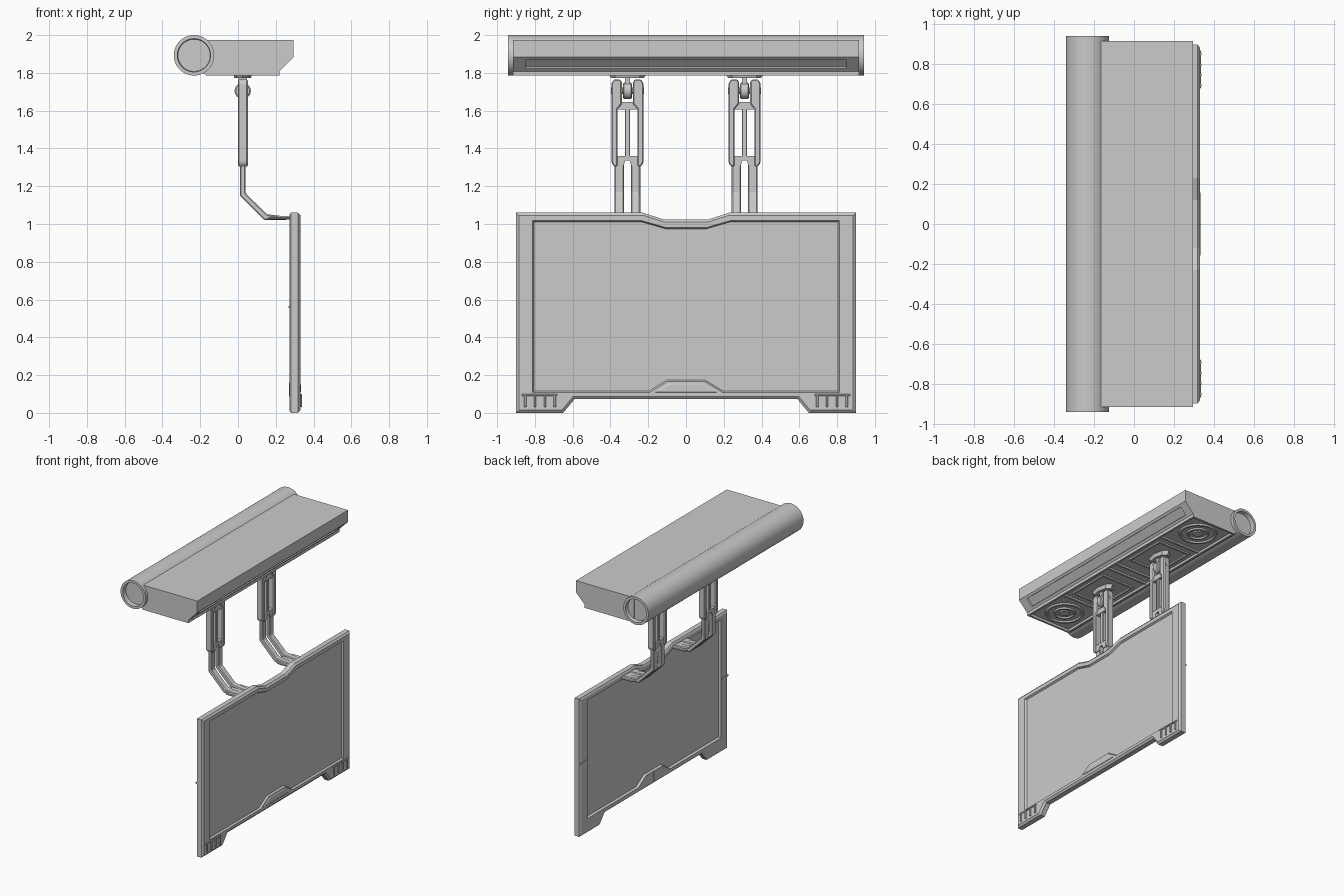
import bpy, bmesh, math
from mathutils import Vector

if "Cube" in bpy.data.objects:
    bpy.data.objects.remove(bpy.data.objects["Cube"])


def finish(name, bm, bevel=0.0, smooth=False):
    bmesh.ops.recalc_face_normals(bm, faces=bm.faces)
    me = bpy.data.meshes.new(name)
    bm.to_mesh(me)
    bm.free()
    ob = bpy.data.objects.new(name, me)
    bpy.context.collection.objects.link(ob)
    if smooth:
        me.polygons.foreach_set("use_smooth", [True] * len(me.polygons))
        me.set_sharp_from_angle(angle=math.radians(30))
    if bevel:
        m = ob.modifiers.new("bevel", 'BEVEL')
        m.width, m.segments, m.limit_method = bevel, 1, 'ANGLE'
    return ob


def loft_bm(rings, closed=False):
    bm = bmesh.new()
    vs = [[bm.verts.new(p) for p in r] for r in rings]
    n = len(vs[0])
    pairs = list(zip(vs, vs[1:])) + ([(vs[-1], vs[0])] if closed else [])
    for a, b in pairs:
        for i in range(n):
            j = (i + 1) % n
            bm.faces.new((a[i], a[j], b[j], b[i]))
    if not closed:
        bm.faces.new(vs[0])
        bm.faces.new(vs[-1])
    bmesh.ops.recalc_face_normals(bm, faces=bm.faces)
    return bm


def along_x(pts, x):
    return [Vector((x, p[0], p[1])) for p in pts]


def along_y(pts, y):
    return [Vector((p[0], y, p[1])) for p in pts]


def prism_x(name, pts, a, b, bevel=0.0):
    return finish(name, loft_bm([along_x(pts, a), along_x(pts, b)]), bevel)


def prism_y(name, pts, a, b, bevel=0.0):
    return finish(name, loft_bm([along_y(pts, a), along_y(pts, b)]), bevel)


def box(name, x0, x1, y0, y1, z0, z1, bevel=0.0):
    y0, y1 = sorted((y0, y1))
    return prism_x(name, [(y0, z0), (y1, z0), (y1, z1), (y0, z1)], x0, x1, bevel)


def circle(r, n=40, rx=None):
    return [((rx or r) * math.cos(2 * math.pi * i / n), r * math.sin(2 * math.pi * i / n))
            for i in range(n)]


def turned_y(name, cx, cz, prof, n=40):
    rings = [[Vector((cx + p, y, cz + q)) for p, q in circle(r, n)] for y, r in prof]
    return finish(name, loft_bm(rings), smooth=True)


def turned_z(name, cx, cy, prof, closed=False, n=40, sx=1.0):
    rings = [[Vector((cx + p, cy + q, z)) for p, q in circle(r, n, r * sx)] for z, r in prof]
    return finish(name, loft_bm(rings, closed), smooth=True)


def mirrored(half):
    return half + [(-y, z) for y, z in reversed(half)]


# Roller tube with recessed ends
turned_y("roller_tube", -0.233, 1.893,
         [(-0.91, 0.085), (-0.943, 0.088), (-0.943, 0.107), (0.943, 0.107),
          (0.943, 0.088), (0.91, 0.085)], 64)

# Housing: extruded profile, sunken light slot and sunken underside
profile = [(-0.2, 1.975), (0.295, 1.975), (0.295, 1.885), (0.22, 1.808),
           (0.22, 1.785), (-0.165, 1.785), (-0.2, 1.81)]
bm = loft_bm([along_y(profile, -0.917), along_y(profile, 0.917)])
slot = [f for f in bm.faces if f.normal.x > 0.4 and f.normal.z < -0.4]
under = [f for f in bm.faces if f.normal.z < -0.95]
bmesh.ops.inset_individual(bm, faces=slot, thickness=0.028, depth=0)
for f in slot:
    for v in f.verts:
        v.co.y *= 0.84 / 0.889
bmesh.ops.inset_individual(bm, faces=slot, thickness=0.002, depth=-0.012)
bmesh.ops.inset_individual(bm, faces=under, thickness=0.022, depth=0)
bmesh.ops.inset_individual(bm, faces=under, thickness=0.004, depth=-0.016)
finish("housing", bm)

# Underside centre divider
for s in (-1, 1):
    box("underside_divider", -0.14, 0.195, s * 0.035, s * 0.05, 1.788, 1.805)
    box("underside_divider", -0.14, 0.195, s * 0.53, s * 0.545, 1.788, 1.805)

# Screen: one loft from the back panel round the frame to the front panel
outer = mirrored([(.12, 1.025), (.23, 1.06), (.9, 1.06), (.9, 0), (.65, 0),
                  (.59, .073), (.19, .073), (.1, .073)])
lip = mirrored([(.118, 1.011), (.228, 1.046), (.885, 1.046), (.885, .014), (.657, .014),
                (.597, .087), (.19, .087), (.1, .087)])
inner = mirrored([(.11, .982), (.235, 1.018), (.812, 1.018), (.812, .108), (.65, .108),
                  (.59, .108), (.193, .108), (.1, .166)])
panel = mirrored([(.107, .974), (.232, 1.01), (.804, 1.01), (.804, .116), (.65, .116),
                  (.59, .116), (.195, .116), (.102, .174)])
stack = [(panel, .288), (inner, .272), (lip, .272), (outer, .28), (outer, .318),
         (lip, .33), (inner, .33), (panel, .317)]
finish("screen", loft_bm([along_x(p, x) for p, x in stack]))

# Lower tab on the front frame, seam bars on the back
tab_a = [(-.17, .106), (.17, .106), (.092, .158), (-.092, .158)]
tab_b = [(-.155, .111), (.155, .111), (.085, .15), (-.085, .15)]
finish("front_tab", loft_bm([along_x(tab_a, .329), along_x(tab_b, .333)]))
box("back_seam", .269, .28, -.006, .006, .087, .16)

for s in (-1, 1):
    box("side_clip", .268, .28, s * .82, s * .897, .555, .567)
    # Grille ribs in the lower corners
    for k in range(4):
        y = s * (.695 + .052 * k)
        box("grille_rib", .325, .339, y - .006, y + .006, .03, .1, .003)
    box("grille_rail", .325, .336, s * .68, s * .87, .09, .1, .003)

    # Underside speaker rings and mounting panel
    cy = s * 0.735
    for r0, r1 in ((.115, .14), (.06, .08)):
        turned_z("speaker_ring", .025, cy,
                 [(1.805, r0), (1.79, r0 + .005), (1.79, r1 - .005), (1.805, r1)], True)
    turned_z("speaker_core", .025, cy, [(1.805, .045), (1.794, .035)])
    c = s * 0.31
    for a in (-1, 1):
        box("mount_frame", -.105, .16, c + a * .17, c + a * .155, 1.79, 1.805)
        box("mount_frame", .0275 + a * .1325 - .0075, .0275 + a * .1325 + .0075,
            c - .17, c + .17, 1.79, 1.805)
    turned_z("mount_plate", .025, c, [(1.805, .105), (1.785, .095), (1.774, .088)],
             n=8, sx=.5)

    # Swivel knuckle
    box("knuckle_stem", .003, .047, c - .014, c + .014, 1.705, 1.79)
    turned_y("knuckle", .025, 1.705, [(c - .024, .036), (c - .018, .043),
                                      (c + .018, .043), (c + .024, .036)], 24)
    turned_y("knuckle_axle", .025, 1.705, [(c - .088, .018), (c + .088, .018)], 16)

    # Upper arm: two rails, cross blocks and a centre bar
    for a in (-1, 1):
        rail = [(.03, 1.755), (.04, 1.766), (.072, 1.766), (.085, 1.745), (.085, 1.325),
                (.072, 1.305), (.052, 1.305), (.052, 1.61), (.03, 1.635)]
        prism_x("arm_rail", [(c + a * y, z) for y, z in rail], 0, .052, .006)
        # Lower arm: bent leg
        leg = [(.01, 1.33), (.01, 1.15), (.14, 1.02), (.225, 1.02), (.285, 1.025),
               (.285, 1.04), (.225, 1.043), (.153, 1.052), (.04, 1.163), (.04, 1.33)]
        y0, y1 = sorted((c + a * .018, c + a * .068))
        prism_y("arm_leg", leg, y0, y1, .006)
    box("arm_upper_block", .006, .046, c - .055, c + .055, 1.605, 1.645)
    prism_x("arm_lower_block", [(c + y, z) for y, z in mirrored(
        [(.012, 1.335), (.022, 1.305), (.055, 1.305), (.055, 1.36)])], .006, .046)
    box("arm_centre_bar", .012, .04, c - .014, c + .014, 1.34, 1.62, .004)

    # Foot pad joining the arm to the screen
    pad = [(.15, c - .06), (.18, c - .09), (.29, c - .09), (.29, c + .09),
           (.18, c + .09), (.15, c + .06)]
    finish("foot_pad", loft_bm([[Vector((x, y, z)) for x, y in pad]
                                for z in (1.024, 1.038)]), .004)
